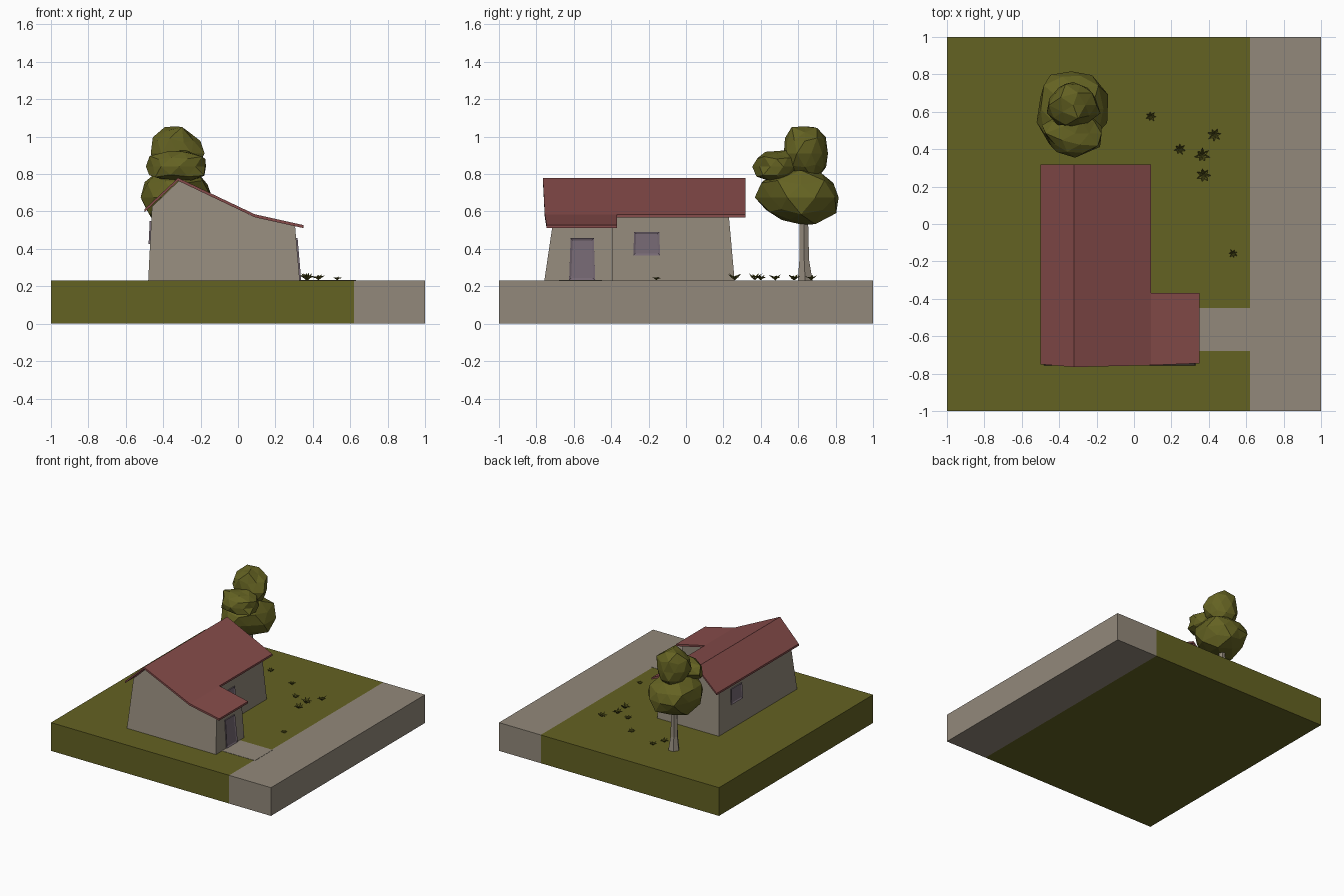
import bpy, bmesh, math, random
from mathutils import Vector

if "Cube" in bpy.data.objects:
    bpy.data.objects.remove(bpy.data.objects["Cube"])

random.seed(4)
G = 0.232  # ground level


def material(name, rgb):
    m = bpy.data.materials.new(name)
    m.diffuse_color = (*rgb, 1)
    m.use_nodes = True
    m.node_tree.nodes["Principled BSDF"].inputs["Base Color"].default_value = m.diffuse_color
    return m


GRASS = material("olive_green", (0.127, 0.122, 0.016))
STONE = material("warm_grey", (0.29, 0.25, 0.197))
ROOF = material("brick_red", (0.24, 0.072, 0.069))
PANE = material("mauve_grey", (0.18, 0.14, 0.172))


def finish(name, bm, mat):
    bmesh.ops.recalc_face_normals(bm, faces=bm.faces)
    me = bpy.data.meshes.new(name)
    bm.to_mesh(me)
    bm.free()
    me.materials.append(mat)
    ob = bpy.data.objects.new(name, me)
    bpy.context.collection.objects.link(ob)
    return ob


def loft(name, rings, mat):
    """Join rings of equal length and cap both ends."""
    bm = bmesh.new()
    vs = [[bm.verts.new(p) for p in r] for r in rings]
    n = len(vs[0])
    for a, b in zip(vs, vs[1:]):
        for i in range(n):
            j = (i + 1) % n
            bm.faces.new((a[i], a[j], b[j], b[i]))
    bm.faces.new(vs[0])
    bm.faces.new(vs[-1])
    return finish(name, bm, mat)


def box(name, x0, x1, y0, y1, z0, z1, mat):
    ring = [(x0, y0), (x1, y0), (x1, y1), (x0, y1)]
    return loft(name, [[(x, y, z) for x, y in ring] for z in (z0, z1)], mat)


# Plot: lawn, pavement and path
box("lawn", -1, 0.62, -1, 1, 0, G, GRASS)
box("pavement", 0.62, 1, -1, 1, 0, G, STONE)
box("path", 0.30, 0.63, -0.68, -0.45, G - 0.004, G + 0.002, STONE)


# House walls, leaning inwards towards the top
def walls(name, profile, back, lean):
    front = [(x, -0.757 + 0.147 * (z - G), z) for x, z in profile]
    rear = [(x, back - lean * (z - G), z) for x, z in profile]
    loft(name, [front, rear], STONE)


walls("main_walls", [(-0.48, G), (0.08, G), (0.06, 0.585), (-0.315, 0.765), (-0.46, 0.625)], 0.26, 0.09)
walls("porch_walls", [(0.05, G), (0.33, G), (0.305, 0.523), (0.06, 0.58)], -0.39, 0)


# Roof slabs, extruded along y from (x, top z, front y)
def roof(name, line, back, t=0.016):
    front = [(x, y, z) for x, z, y in line] + [(x, y, z - t) for x, z, y in reversed(line)]
    loft(name, [front, [(x, back, z) for x, y, z in front]], ROOF)


roof("main_roof", [(-0.50, 0.612, -0.75), (-0.32, 0.78, -0.765), (0.09, 0.585, -0.755)], 0.317)
roof("porch_roof", [(0.09, 0.585, -0.755), (0.35, 0.527, -0.745)], -0.37)


# Recessed door and windows on the leaning side walls
def panel(name, wall_x, slope, side, y0, y1, z0, z1, taper=0.005, inset=0.011):
    def ring(d, i):
        pts = [(y0 + i, z0 + i), (y1 - i, z0 + i),
               (y1 - i - taper, z1 - i), (y0 + i + taper, z1 - i)]
        return [(wall_x + slope * (z - G) + side * d, y, z) for y, z in pts]
    loft(name, [ring(-0.004, 0), ring(0.008, 0), ring(0.002, inset)], PANE)


panel("door", 0.33, -0.086, 1, -0.625, -0.485, G, 0.457, 0.008)
panel("right_window", 0.08, -0.057, 1, -0.282, -0.138, 0.365, 0.49)
panel("left_window", -0.48, 0.051, -1, -0.06, 0.09, 0.425, 0.55)


# Tree: flared trunk and three faceted clumps of leaves
def ngon(cx, cy, z, r, n=6):
    return [(cx + r * math.cos(math.tau * i / n), cy + r * math.sin(math.tau * i / n), z) for i in range(n)]


loft("tree_trunk", [ngon(-0.335, 0.637, G, 0.045), ngon(-0.335, 0.632, 0.34, 0.03),
                    ngon(-0.335, 0.63, 0.60, 0.025)], STONE)


def clump(name, centre, radii, jitter):
    bm = bmesh.new()
    bmesh.ops.create_icosphere(bm, subdivisions=2, radius=1)
    for v in bm.verts:
        v.co *= 1 + random.uniform(-jitter, jitter)
        v.co = Vector(c + r * p for c, r, p in zip(centre, radii, v.co))
    finish(name, bm, GRASS)


clump("lower_leaves", (-0.335, 0.615, 0.675), (0.19, 0.225, 0.155), 0.13)
clump("upper_leaves", (-0.325, 0.635, 0.91), (0.14, 0.125, 0.15), 0.12)
clump("front_leaves", (-0.315, 0.485, 0.84), (0.165, 0.125, 0.095), 0.13)


# Grass tufts: stars of folded blades
def tuft(name, x, y, r, h, n=7):
    bm = bmesh.new()
    turn = random.uniform(0, 1)
    for i in range(n):
        a = turn + math.tau * i / n
        out = Vector((math.cos(a), math.sin(a), 0))
        across = Vector((-out.y, out.x, 0)) * r * 0.2
        base = Vector((x, y, G))
        mid = base + out * r * 0.45 + Vector((0, 0, h * 0.7))
        tip = base + out * r * random.uniform(0.8, 1.1) + Vector((0, 0, h * random.uniform(0.5, 1.2)))
        b, l, m, rt, t = [bm.verts.new(p) for p in (base, mid + across, mid - Vector((0, 0, h * 0.25)), mid - across, tip)]
        for f in ((b, m, l), (b, rt, m), (m, t, l), (m, rt, t)):
            bm.faces.new(f)
    finish(name, bm, GRASS)


spots = [(0.09, 0.575, 0.03), (0.245, 0.40, 0.032), (0.365, 0.367, 0.042), (0.43, 0.477, 0.036),
         (0.372, 0.26, 0.042), (0.53, -0.158, 0.025), (-0.17, 0.67, 0.032), (-0.21, 0.58, 0.036)]
for i, (x, y, r) in enumerate(spots):
    tuft(f"grass_tuft_{i + 1}", x, y, r, r * 0.8)
